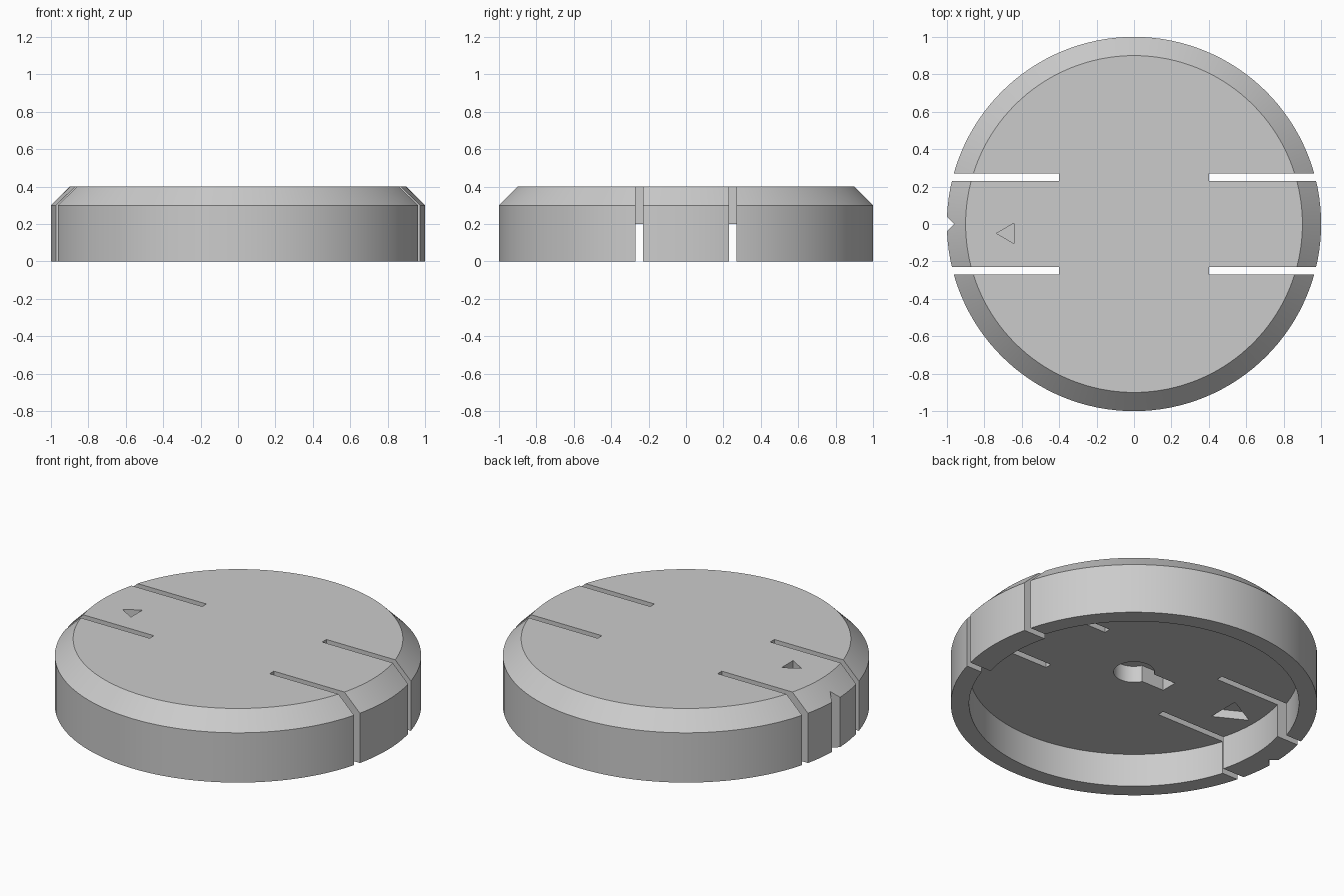
import bpy, bmesh
from math import sin, cos, pi, radians

cube = bpy.data.objects.get("Cube")
if cube:
    bpy.data.objects.remove(cube, do_unlink=True)

grey = bpy.data.materials.new("plain_grey")
grey.use_nodes = True
colour = (0.6, 0.6, 0.6, 1)
grey.diffuse_color = colour
grey.node_tree.nodes["Principled BSDF"].inputs["Base Color"].default_value = colour


def circle(radius, count):
    """Outline points; radius may be a function of the unit direction's y."""
    points = []
    for i in range(count):
        a = 2 * pi * i / count
        r = radius(sin(a)) if callable(radius) else radius
        points.append((r * cos(a), r * sin(a)))
    return points


def loft(name, sections):
    """Closed solid through stacked (outline, height) sections."""
    bm = bmesh.new()
    rings = [[bm.verts.new((x, y, z)) for x, y in outline] for outline, z in sections]
    for low, high in zip(rings, rings[1:]):
        n = len(low)
        for i in range(n):
            j = (i + 1) % n
            bm.faces.new((low[i], low[j], high[j], high[i]))
    bm.faces.new(rings[0][::-1])
    bm.faces.new(rings[-1])
    bmesh.ops.recalc_face_normals(bm, faces=bm.faces)
    mesh = bpy.data.meshes.new(name)
    bm.to_mesh(mesh)
    bm.free()
    mesh.materials.append(grey)
    obj = bpy.data.objects.new(name, mesh)
    bpy.context.collection.objects.link(obj)
    return obj


def cut(name, outline, bottom, top):
    """Subtract a prism from the cap."""
    cutter = loft(name, [(outline, bottom), (outline, top)])
    cutter.hide_render = True
    mod = cap.modifiers.new(name, 'BOOLEAN')
    mod.operation = 'DIFFERENCE'
    mod.solver = 'EXACT'
    mod.object = cutter
    bpy.context.view_layer.objects.active = cap
    bpy.ops.object.modifier_apply(modifier=name)
    bpy.data.objects.remove(cutter, do_unlink=True)


def box(x0, x1, y0, y1):
    return [(x0, y0), (x1, y0), (x1, y1), (x0, y1)]


# Round cap with a chamfered upper rim
SIDES = 128
cap = loft("round_cap", [(circle(1, SIDES), 0), (circle(1, SIDES), 0.3),
                         (circle(0.9, SIDES), 0.4)])

# Underside recess, leaving a thicker wall on the two side tabs
cut("recess", circle(lambda s: 0.86 if abs(s) < 0.28 else 0.9, 320), -0.1, 0.2)

# Four slots that free the side tabs
for side in (-1, 1):
    for y in (-0.25, 0.25):
        x0, x1 = sorted((side * 0.4, side * 1.1))
        cut("slot", box(x0, x1, y - 0.02, y + 0.02), -0.1, 0.5)

# Notch in the outer edge of one tab
cut("notch", [(-0.96, 0), (-1.04, 0.08), (-1.04, -0.08)], -0.1, 0.5)

# Blind centre hole with a keyway
cut("centre_hole", circle(0.112, 48), 0.1, 0.3)
cut("keyway", box(-0.25, -0.05, -0.05, 0.05), 0.1, 0.3)

# Triangular pointer pockets, above and below
cut("top_pointer", [(-0.735, -0.05), (-0.64, -0.105), (-0.64, 0.005)], 0.35, 0.5)
cut("bottom_pointer", [(-0.82, 0), (-0.635, -0.1), (-0.635, 0.1)], 0.1, 0.25)

bpy.ops.object.select_all(action='DESELECT')
cap.select_set(True)
bpy.context.view_layer.objects.active = cap
bpy.ops.object.shade_smooth_by_angle(angle=radians(30))
